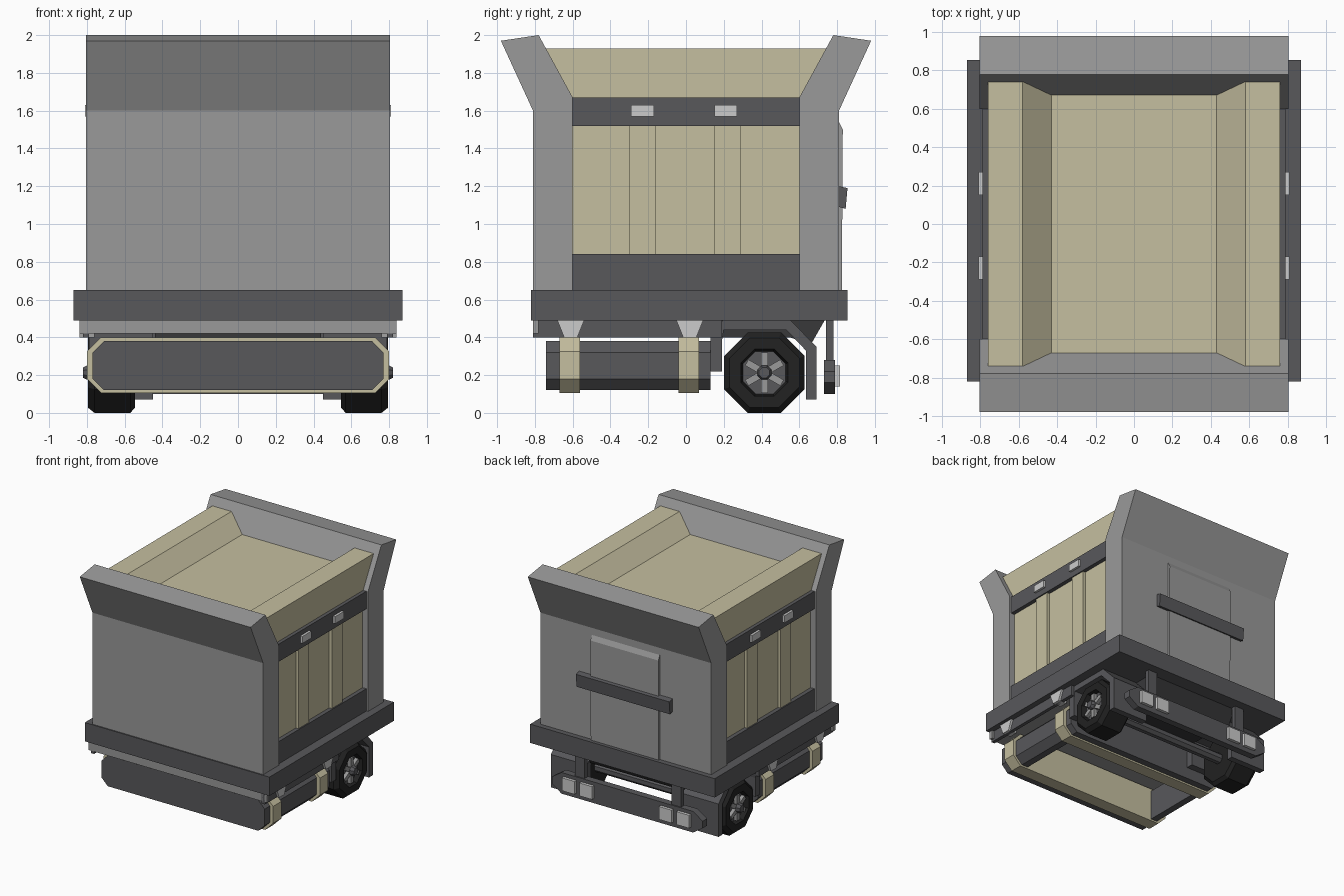
import bpy, bmesh, math
from mathutils import Matrix, Vector

if "Cube" in bpy.data.objects:
    bpy.data.objects.remove(bpy.data.objects["Cube"])


def mat(name, r, g, b):
    m = bpy.data.materials.new(name)
    m.diffuse_color = (r, g, b, 1)
    m.use_nodes = True
    m.node_tree.nodes["Principled BSDF"].inputs["Base Color"].default_value = m.diffuse_color
    return m


BEIGE = mat("beige", 0.56, 0.52, 0.35)
GREY = mat("mid grey", 0.32, 0.32, 0.32)
DARK = mat("dark grey", 0.098, 0.098, 0.105)
PALE = mat("pale grey", 0.60, 0.60, 0.60)
BLACK = mat("tyre black", 0.016, 0.016, 0.016)
SHADE = mat("charcoal", 0.04, 0.04, 0.042)


def finish(name, bm, m):
    bmesh.ops.recalc_face_normals(bm, faces=bm.faces)
    me = bpy.data.meshes.new(name)
    bm.to_mesh(me)
    bm.free()
    me.materials.append(m)
    ob = bpy.data.objects.new(name, me)
    bpy.context.collection.objects.link(ob)
    return ob


def prism(name, pts, axis, a, b, m):
    """Extrude a profile: axis 'x' takes (y, z) points, axis 'y' takes (x, z)."""
    bm = bmesh.new()
    put = (lambda p, t: (t, p[0], p[1])) if axis == 'x' else (lambda p, t: (p[0], t, p[1]))
    lo = [bm.verts.new(put(p, a)) for p in pts]
    hi = [bm.verts.new(put(p, b)) for p in pts]
    bm.faces.new(lo)
    bm.faces.new(hi)
    for i in range(len(pts)):
        j = (i + 1) % len(pts)
        bm.faces.new((lo[i], lo[j], hi[j], hi[i]))
    return finish(name, bm, m)


def box(name, x0, x1, y0, y1, z0, z1, m):
    return prism(name, [(x0, z0), (x1, z0), (x1, z1), (x0, z1)], 'y', y0, y1, m)


def lathe(name, rings, seg, centre, m):
    """Revolve (x, radius) rings around an x-parallel axis, capped at both ends."""
    bm = bmesh.new()
    loops = []
    for x, r in rings:
        loops.append([bm.verts.new((centre[0] + x,
                                    centre[1] + r * math.cos((i + 0.5) * math.tau / seg),
                                    centre[2] + r * math.sin((i + 0.5) * math.tau / seg)))
                      for i in range(seg)])
    for a, b in zip(loops, loops[1:]):
        for i in range(seg):
            j = (i + 1) % seg
            bm.faces.new((a[i], a[j], b[j], b[i]))
    bm.faces.new(loops[0])
    bm.faces.new(loops[-1])
    return finish(name, bm, m)


def octo(w, z0, z1, c):
    return [(-w + c, z0), (w - c, z0), (w, z0 + c), (w, z1 - c),
            (w - c, z1), (-w + c, z1), (-w, z1 - c), (-w, z0 + c)]


# Deck
box("deck", -.87, .87, -.82, .855, .49, .65, DARK)
box("deck_underframe", -.81, .81, -.80, .19, .42, .50, GREY)
box("front_crossbeam", -.84, .84, -.81, -.78, .42, .50, GREY)

# Flared end walls
wall = [(.60, .65), (.81, .65), (.81, 1.60), (.98, 1.97), (.78, 2.0), (.60, 1.67)]
for s, n in ((-1, "front"), (1, "rear")):
    prism(n + "_wall", [(s * y, z) for y, z in wall], 'x', -.805, .805, GREY)

# Cargo body and open tray
box("body_core", -.755, .755, -.62, .62, .65, 1.62, BEIGE)
prism("tray", [(-.76, 1.6), (.76, 1.6), (.76, 1.93), (.58, 1.93), (.43, 1.80),
               (-.43, 1.80), (-.58, 1.93), (-.76, 1.93)], 'y', -.74, .74, BEIGE)

# Rear door and bar
prism("rear_door", [(.80, .65), (.825, .65), (.83, 1.50), (.81, 1.54), (.80, 1.54)],
      'x', -.32, .32, GREY)
prism("rear_door_bar", [(.81, 1.09), (.845, 1.08), (.855, 1.19), (.81, 1.20)],
      'x', -.44, .44, DARK)

# Cross tank: dark end plates, beige octagonal bulkheads, open middle
for n, y0, y1, b0, b1 in (("front", -.74, -.66, -.67, -.56), ("back", .06, .13, -.04, .07)):
    prism(n + "_tank_end", octo(.77, .12, .38, .06), 'y', y0, y1, DARK)
    prism(n + "_bulkhead", octo(.80, .105, .40, .075), 'y', b0, b1, BEIGE)

# Rear bumper
prism("rear_bumper", [(-.62, .10), (.62, .10), (.71, .16), (.71, .22), (.62, .28),
                      (-.62, .28), (-.71, .22), (-.71, .16)], 'y', .73, .79, DARK)

# Rear undercarriage and axle
prism("rear_chassis", [(.19, .50), (.74, .50), (.66, .36), (.55, .40), (.19, .40)],
      'x', -.44, .44, SHADE)
lathe("axle", [(-.6, .045), (.6, .045)], 8, (0, .415, .21), DARK)

fender = [(.13, .22), (.13, .42), (.20, .495), (.55, .495), (.69, .35), (.69, .07),
          (.635, .07), (.635, .33), (.53, .44), (.20, .44), (.19, .38), (.19, .22)]
for s, n in ((-1, "left_"), (1, "right_")):
    # Side panels, ribs, rails and marker lights
    box(n + "lower_rail", s * .74, s * .79, -.61, .61, .65, .84, DARK)
    box(n + "upper_rail", s * .74, s * .79, -.61, .61, 1.52, 1.67, DARK)
    for i, y in enumerate((-.23, .22)):
        box(f"{n}rib_{i}", s * .74, s * .78, y - .07, y + .07, .84, 1.52, BEIGE)
    for i, y in enumerate((-.23, .21)):
        box(f"{n}marker_light_{i}", s * .78, s * .81, y - .06, y + .06, 1.57, 1.63, PALE)
    # Skirt, brackets and tank sides
    box(n + "skirt", s * .79, s * .82, -.81, .19, .40, .50, DARK)
    for i, y in enumerate((-.61, .02)):
        prism(f"{n}bracket_{i}", [(y - .075, .50), (y + .075, .50), (y + .035, .40),
                                  (y - .035, .40)], 'x', s * .76, s * .84, PALE)
    prism(n + "tank_side", [(s * x, z) for x, z in
          ((.77, .18), (.77, .32), (.71, .38), (.65, .38), (.65, .12), (.71, .12))],
          'y', -.57, -.03, DARK)
    # Fender
    prism(n + "fender", fender, 'x', s * .45, s * .79, DARK)
    # Octagonal wheel with recessed rim, spokes and hub
    c = Vector((0, .415, .213))
    lathe(n + "tyre", [(s * .545, .20), (s * .57, .2305), (s * .76, .2305), (s * .795, .20),
                       (s * .795, .135), (s * .74, .12)], 8, c, BLACK)
    lathe(n + "rim", [(s * .73, .122), (s * .755, .122)], 8, c, DARK)
    for k in range(6):
        sp = box(f"{n}spoke_{k}", s * .75, s * .785, -.018, .018, .03, .108, GREY)
        sp.data.transform(Matrix.Translation(c) @ Matrix.Rotation(k * math.tau / 6, 4, 'X'))
    lathe(n + "hub", [(s * .74, .04), (s * .80, .04), (s * .82, .03)], 8, c, DARK)
    # Bumper posts and tail lights
    box(n + "bumper_post", s * .41, s * .50, .74, .78, .25, .50, DARK)
    for i, x in enumerate((.375, .54)):
        box(f"{n}tail_light_{i}", s * (x - .06), s * (x + .06), .78, .815, .14, .25, PALE)
